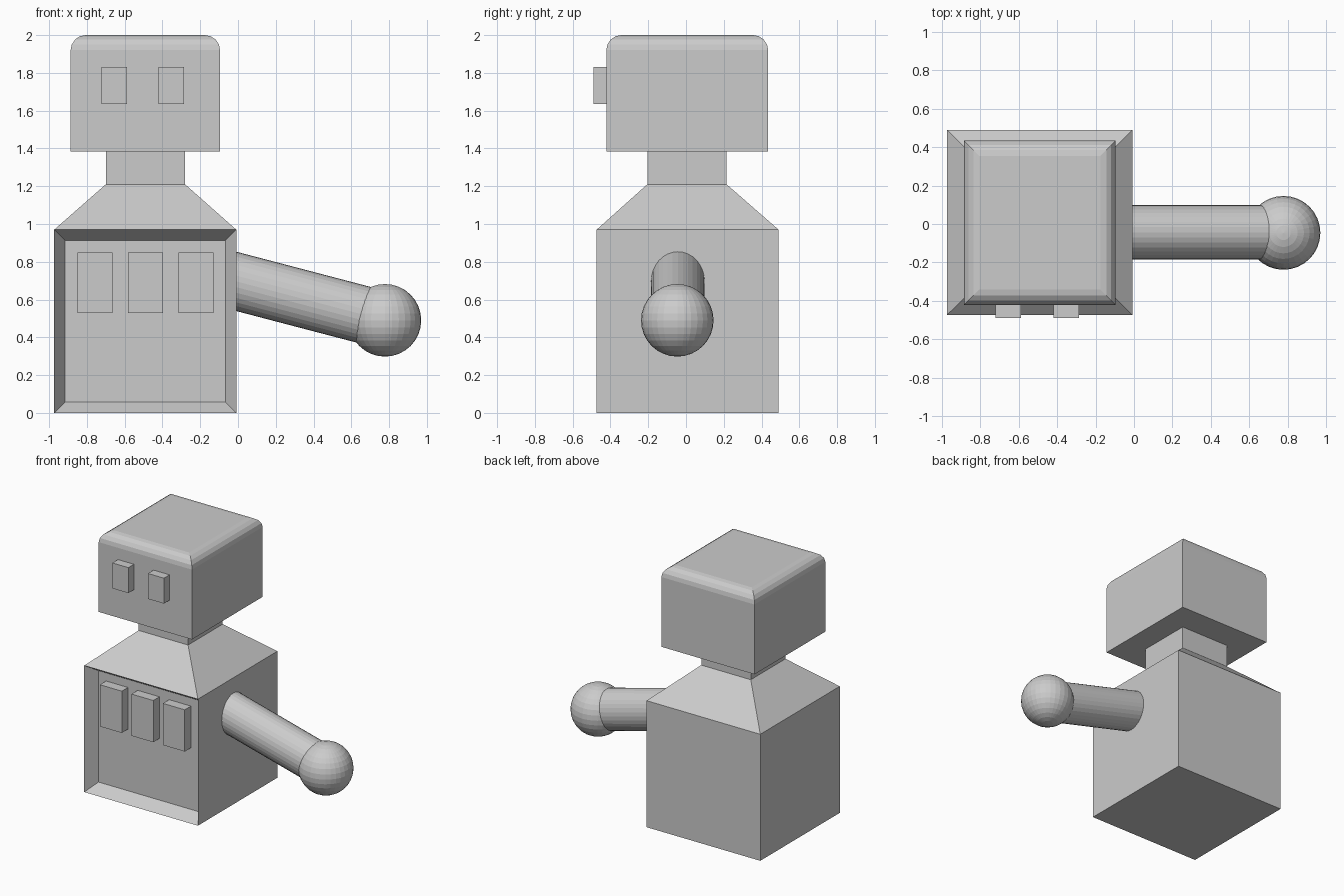
import bpy, bmesh, math
from mathutils import Vector, Matrix

if "Cube" in bpy.data.objects:
    bpy.data.objects.remove(bpy.data.objects["Cube"])

grey = bpy.data.materials.new("plain_grey")
grey.diffuse_color = (0.6, 0.6, 0.6, 1)
grey.use_nodes = True
grey.node_tree.nodes["Principled BSDF"].inputs["Base Color"].default_value = grey.diffuse_color


def finish(name, bm):
    bmesh.ops.recalc_face_normals(bm, faces=bm.faces)
    mesh = bpy.data.meshes.new(name)
    bm.to_mesh(mesh)
    bm.free()
    mesh.materials.append(grey)
    obj = bpy.data.objects.new(name, mesh)
    bpy.context.collection.objects.link(obj)
    return obj


def loft(rings):
    """Stack rectangular rings (x0, x1, y0, y1, z) into a closed solid."""
    bm = bmesh.new()
    loops = [[bm.verts.new(p) for p in
              ((a, c, z), (b, c, z), (b, d, z), (a, d, z))]
             for a, b, c, d, z in rings]
    for lo, hi in zip(loops, loops[1:]):
        for i in range(4):
            j = (i + 1) % 4
            bm.faces.new((lo[i], lo[j], hi[j], hi[i]))
    bm.faces.new(loops[0][::-1])
    bm.faces.new(loops[-1])
    return bm


def box(name, x0, x1, y0, y1, z0, z1):
    return finish(name, loft([(x0, x1, y0, y1, z0), (x0, x1, y0, y1, z1)]))


# Torso with sloped shoulders and neck; the chest is inset and pushed in
FRONT, DEPTH = -0.473, 0.09
body = (-0.973, -0.009, FRONT, 0.49)
neck = (-0.70, -0.28, -0.205, 0.215)
bm = loft([body + (0,), body + (0.97,), neck + (1.21,), neck + (1.42,)])
bm.normal_update()
chest = next(f for f in bm.faces
             if all(abs(v.co.y - FRONT) < 1e-4 for v in f.verts))
bmesh.ops.inset_region(bm, faces=[chest], thickness=0.082)
bmesh.ops.translate(bm, verts=chest.verts, vec=(0, DEPTH, 0))
finish("torso", bm)

# Buttons on the recessed chest panel
for i in range(3):
    x = -0.85 + i * 0.267
    box(f"chest_button_{i + 1}", x, x + 0.185,
        FRONT + 0.015, FRONT + DEPTH + 0.005, 0.53, 0.85)

# Head with rounded top edges
R, STEPS = 0.08, 4
hx0, hx1, hy0, hy1 = -0.886, -0.095, -0.422, 0.435
rings = [(hx0, hx1, hy0, hy1, 1.385)]
for i in range(STEPS + 1):
    t = math.pi / 2 * i / STEPS
    k = R * (1 - math.cos(t))
    rings.append((hx0 + k, hx1 - k, hy0 + k, hy1 - k,
                  2 - R + R * math.sin(t)))
finish("head", loft(rings))

# Eyes
for name, x in (("eye_right", -0.722), ("eye_left", -0.42)):
    box(name, x, x + 0.135, -0.49, -0.41, 1.635, 1.83)

# Single arm, sloping down to a ball hand
start, hand = Vector((-0.10, -0.04, 0.72)), Vector((0.778, -0.046, 0.49))
axis = hand - start
bm = bmesh.new()
turn = Matrix.Rotation(math.atan2(axis.x, axis.z), 4, 'Y')
bmesh.ops.create_cone(
    bm, cap_ends=True, segments=32, radius1=0.152, radius2=0.152,
    depth=axis.length,
    matrix=Matrix.Translation((start + hand) / 2) @ turn
    @ Matrix.Diagonal((1, 0.93, 1, 1)))
finish("arm", bm)

bm = bmesh.new()
bmesh.ops.create_uvsphere(bm, u_segments=32, v_segments=16, radius=0.192,
                          matrix=Matrix.Translation(hand))
finish("hand", bm)
